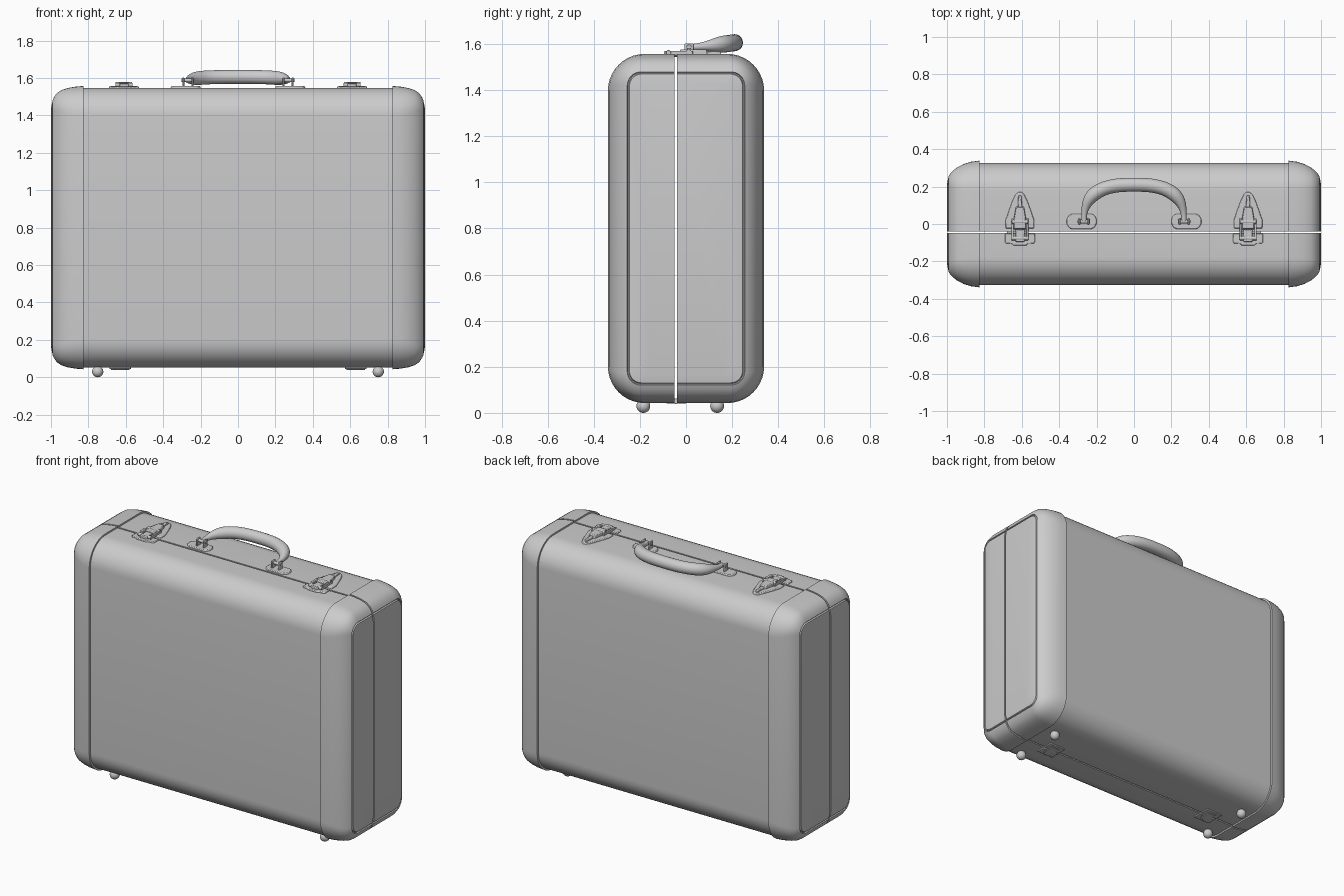
import bpy, bmesh, math
from mathutils import Matrix, Vector

if "Cube" in bpy.data.objects:
    bpy.data.objects.remove(bpy.data.objects["Cube"])

CZ, TOP, BOTTOM = 0.80, 1.545, 0.052
GAP_Y, GAP = -0.044, 0.005


def finish(name, bm, bevel=0.0):
    bmesh.ops.recalc_face_normals(bm, faces=bm.faces)
    me = bpy.data.meshes.new(name)
    bm.to_mesh(me)
    bm.free()
    ob = bpy.data.objects.new(name, me)
    bpy.context.collection.objects.link(ob)
    if bevel:
        mod = ob.modifiers.new("bevel", 'BEVEL')
        mod.width, mod.segments = bevel, 2
    return ob


def loft(rings):
    bm = bmesh.new()
    loops = [[bm.verts.new(p) for p in r] for r in rings]
    n = len(loops[0])
    for a, b in zip(loops, loops[1:]):
        for i in range(n):
            bm.faces.new((a[i], a[(i + 1) % n], b[(i + 1) % n], b[i]))
    bm.faces.new(loops[0])
    bm.faces.new(loops[-1])
    return bm


def rounded_ring(x, hy, hz, r, seg=10):
    pts = []
    for k, (sy, sz) in enumerate(((1, 1), (-1, 1), (-1, -1), (1, -1))):
        for i in range(seg + 1):
            a = math.pi / 2 * (k + i / seg)
            pts.append((x, sy * (hy - r) + r * math.cos(a),
                        CZ + sz * (hz - r) + r * math.sin(a)))
    return pts


def split_shell(name, rings):
    # cut a closed form into front and back halves with a narrow gap
    for side, label in ((-1, "front"), (1, "back")):
        bm = loft(rings)
        res = bmesh.ops.bisect_plane(
            bm, geom=bm.verts[:] + bm.edges[:] + bm.faces[:], dist=1e-6,
            plane_co=(0, GAP_Y + side * GAP, 0), plane_no=(0, -side, 0), clear_outer=True)
        edges = [e for e in res['geom_cut'] if isinstance(e, bmesh.types.BMEdge)]
        bmesh.ops.edgeloop_fill(bm, edges=edges)
        finish(f"{name}_{label}", bm)


def prism(name, pts, z0, z1, cx=0.0, bevel=0.004, taper=1.0):
    c = sum((Vector(p) for p in pts), Vector((0, 0))) / len(pts)
    upper = [c + (Vector(p) - c) * taper for p in pts]
    return finish(name, loft([[(cx + x, y, z0) for x, y in pts],
                              [(cx + x, y, z1) for x, y in upper]]), bevel)


def block(name, cx, hx, y0, y1, z0, z1, bevel=0.004):
    return prism(name, [(-hx, y0), (hx, y0), (hx, y1), (-hx, y1)], z0, z1, cx, bevel)


def rod(name, cx, y, z, r, length):
    bm = bmesh.new()
    bmesh.ops.create_cone(bm, cap_ends=True, segments=20, radius1=r, radius2=r, depth=length,
                          matrix=Matrix.Translation((cx, y, z)) @ Matrix.Rotation(math.pi / 2, 4, 'Y'))
    return finish(name, bm, 0.002)


# case body
split_shell("case_body", [rounded_ring(x, 0.326, 0.7475, 0.15) for x in (-0.825, 0.825)])

# end caps with a grooved end panel: (x, inset in y, inset in z)
SECTIONS = [(0.825, 0, 0), (0.87, .006, .004), (0.91, .018, .011), (0.945, .036, .022),
            (0.968, .054, .038), (0.984, .072, .060), (0.992, .084, .078),
            (0.985, .087, .081), (0.985, .091, .085), (0.994, .094, .088), (1.0, .13, .124)]
for side, label in ((-1, "left"), (1, "right")):
    split_shell(f"{label}_end_cap",
                [rounded_ring(side * x, 0.339 - dy, 0.7575 - dz, 0.16 - 1.2 * min(dy, .09))
                 for x, dy, dz in SECTIONS])

# feet
for x in (-0.75, 0.75):
    for y in (-0.185, 0.135):
        bm = bmesh.new()
        bmesh.ops.create_uvsphere(bm, u_segments=24, v_segments=14, radius=0.03,
                                  matrix=Matrix.Translation((x, y, 0.03)))
        finish("foot", bm)

# latches
for x in (-0.61, 0.61):
    half = [(.079, -.028), (.079, .02), (.06, .075), (.04, .13), (.025, .16), (.009, .174)]
    outline = half + [(-a, b) for a, b in reversed(half)]
    prism("latch_plate", outline, TOP - .01, TOP + .012, x, taper=0.93)
    prism("latch_lever", [(.034, -.03), (.034, .03), (.022, .095), (-.022, .095),
                          (-.034, .03), (-.034, -.03)], TOP, TOP + .032, x, taper=0.9)
    prism("latch_ridge", [(.013, .08), (.009, .155), (-.009, .155), (-.013, .08)],
          TOP, TOP + .024, x, taper=0.85)
    catch = [(.08, -.052), (.08, -.098), (.072, -.105), (.042, -.105), (.034, -.115)]
    prism("latch_catch", catch + [(-a, b) for a, b in reversed(catch)],
          TOP - .01, TOP + .01, x)
    block("latch_hook", x, .024, -.095, -.03, TOP, TOP + .026)
    for dx in (-.039, .039):
        block("latch_arm", x + dx, .006, -.08, .03, TOP + .006, TOP + .026, .002)
    rod("latch_front_pin", x, -.076, TOP + .018, .011, .092)
    rod("latch_back_pin", x, .012, TOP + .024, .011, .088)

# handle mounts
for x in (-0.28, 0.28):
    half = [(.055, -.028), (.07, -.02), (.082, .0), (.082, .028), (.07, .048), (.055, .055)]
    prism("handle_mount_plate", half + [(-a, b) for a, b in reversed(half)],
          TOP - .01, TOP + .012, x, taper=0.95)
    inner = x - math.copysign(.012, x)
    for dx in (-.024, .024):
        block("handle_mount_ear", inner + dx, .005, -.006, .032, TOP, 1.603, .004)
    rod("handle_mount_pin", inner, .013, 1.588, .010, .066)

# handle grip: swept round section, thin at the ends and thick along the grip
path, radii = [], []
STEPS = 48
for i in range(STEPS + 1):
    t = math.pi * i / STEPS
    c, s = math.cos(t), max(math.sin(t), 0.0)
    path.append(Vector((-math.copysign(.267 * abs(c) ** .75, c), .012 + .198 * s ** .75,
                        1.586 + .02 * s)))
    k = min(1, s * 1.35)
    radii.append(.014 + .023 * k * k * (3 - 2 * k))
rings = []
for i, (p, r) in enumerate(zip(path, radii)):
    tan = (path[min(i + 1, STEPS)] - path[max(i - 1, 0)]).normalized()
    side = tan.cross(Vector((0, 0, 1))).normalized()
    up = side.cross(tan)
    rings.append([p + r * (math.cos(a) * side + math.sin(a) * up)
                  for a in (math.tau * j / 20 for j in range(20))])
finish("handle_grip", loft(rings))

# bottom hinges
for x in (-0.63, 0.63):
    for y0, y1, hx in ((-.105, -.05, .058), (-.038, .02, .058)):
        block("hinge_leaf", x, hx, y0, y1, BOTTOM - .008, BOTTOM + .01, .003)
    block("hinge_strap", x, .03, -.085, .0, BOTTOM - .012, BOTTOM + .01, .003)
    rod("hinge_knuckle", x, GAP_Y, BOTTOM - .001, .012, .10)

# smooth shading with sharp creases
meshes = [o for o in bpy.context.scene.objects if o.type == 'MESH']
for o in meshes:
    o.select_set(True)
bpy.context.view_layer.objects.active = meshes[0]
bpy.ops.object.shade_smooth_by_angle(angle=math.radians(32))
